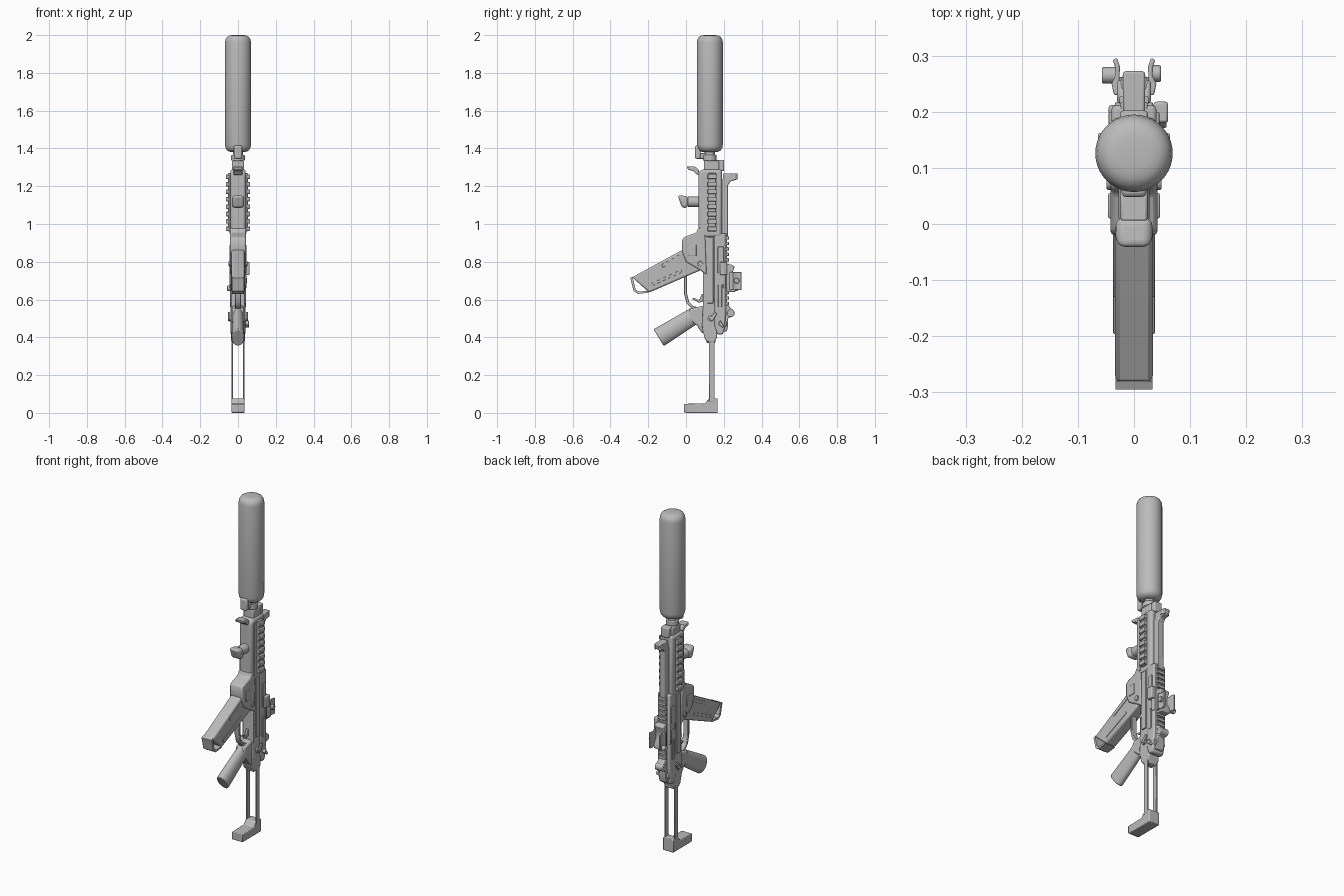
import bpy, bmesh, math
from mathutils import Vector, Matrix

cube = bpy.data.objects.get("Cube")
if cube:
    bpy.data.objects.remove(cube, do_unlink=True)

GREY = (0.5, 0.5, 0.5, 1.0)
metal = bpy.data.materials.new("plain_grey")
metal.use_nodes = True
metal.diffuse_color = GREY
metal.node_tree.nodes["Principled BSDF"].inputs["Base Color"].default_value = GREY
parts = []


def finish(name, bm, bevel=0.0, segments=2):
    bmesh.ops.recalc_face_normals(bm, faces=bm.faces)
    mesh = bpy.data.meshes.new(name)
    bm.to_mesh(mesh)
    bm.free()
    mesh.materials.append(metal)
    ob = bpy.data.objects.new(name, mesh)
    bpy.context.collection.objects.link(ob)
    if bevel:
        mod = ob.modifiers.new("bevel", "BEVEL")
        mod.width, mod.segments = bevel, segments
        mod.limit_method, mod.angle_limit = "ANGLE", math.radians(40)
    parts.append(ob)
    return ob


def prism(name, pts, lo, hi, bevel=0.0, flat=False, segments=2):
    """Side profile (y, z) extruded along x, or plan (x, y) extruded along z when flat."""
    bm = bmesh.new()
    place = (lambda p, t: (p[0], p[1], t)) if flat else (lambda p, t: (t, p[0], p[1]))
    a = [bm.verts.new(place(p, lo)) for p in pts]
    b = [bm.verts.new(place(p, hi)) for p in pts]
    bm.faces.new(a)
    bm.faces.new(b)
    for i in range(len(pts)):
        j = (i + 1) % len(pts)
        bm.faces.new((a[i], a[j], b[j], b[i]))
    return finish(name, bm, bevel, segments)


def slab(name, pts, half, bevel=0.0, segments=2):
    return prism(name, pts, -half, half, bevel, segments=segments)


def box(name, x, y, z, bevel=0.0):
    return prism(name, [(y[0], z[0]), (y[1], z[0]), (y[1], z[1]), (y[0], z[1])], x[0], x[1], bevel)


def rod(name, p, q, r0, r1=None, squash=1.0, bevel=0.0, sides=24):
    p, q = Vector(p), Vector(q)
    turn = Vector((0, 0, 1)).rotation_difference(q - p).to_matrix().to_4x4()
    m = Matrix.Translation((p + q) / 2) @ turn @ Matrix.Diagonal((squash, 1, 1, 1))
    bm = bmesh.new()
    bmesh.ops.create_cone(bm, cap_ends=True, segments=sides, radius1=r0,
                          radius2=r0 if r1 is None else r1, depth=(q - p).length, matrix=m)
    return finish(name, bm, bevel)


def lathe(name, profile, y, sides=40):
    bm = bmesh.new()
    rings = [[bm.verts.new((r * math.cos(i * math.tau / sides), y + r * math.sin(i * math.tau / sides), z))
              for i in range(sides)] for r, z in profile]
    for a, b in zip(rings, rings[1:]):
        for i in range(sides):
            j = (i + 1) % sides
            bm.faces.new((a[i], a[j], b[j], b[i]))
    bm.faces.new(rings[0])
    bm.faces.new(rings[-1])
    return finish(name, bm)


def both(name):
    return ((f"left_{name}", 1), (f"right_{name}", -1))


# Suppressor and barrel
lathe("suppressor", [(.03, 2), (.046, 1.997), (.058, 1.99), (.066, 1.977), (.069, 1.96),
                     (.069, 1.42), (.066, 1.403), (.058, 1.39), (.045, 1.383), (.034, 1.38)], .126)
rod("barrel", (0, .126, 1.25), (0, .126, 1.39), .027)
rod("barrel_collar", (0, .126, 1.335), (0, .126, 1.365), .036, bevel=.004)
box("muzzle_catch", (-.022, .022), (.048, .078), (1.345, 1.415), .008)
box("catch_bridge", (-.015, .015), (.06, .12), (1.345, 1.375), .004)

# Handguard with underside hand stop
slab("handguard", [(.065, .93), (.19, .93), (.19, 1.29), (.085, 1.29), (.065, 1.27)], .041, .014, 3)
box("handguard_nose", (-.032, .032), (.095, .175), (1.27, 1.335), .006)
slab("hand_stop", [(.07, 1.26), (.07, 1.285), (.05, 1.303), (.005, 1.305), (.01, 1.288),
                   (.04, 1.28), (.055, 1.262)], .024, .004)
rod("foregrip_stem", (0, .07, 1.117), (0, .01, 1.117), .028)
slab("foregrip_end", [(.012, 1.088), (.012, 1.147), (-.045, 1.152), (-.02, 1.083)], .033, .02, 4)

# Side rails with cross slats
for label, s in both("rail"):
    prism(label, [(.118, .96), (.158, .96), (.158, 1.27), (.118, 1.27)],
          min(s * .038, s * .052), max(s * .038, s * .052), .003)
    for i in range(8):
        z = .962 + i * .0395
        box(f"{label}_slat_{i + 1}", (min(s * .05, s * .064), max(s * .05, s * .064)),
            (.114, .162), (z, z + .024), .003)
    box(f"{label}_groove_trim", (min(s * .038, s * .045), max(s * .038, s * .045)),
        (.092, .102), (.95, 1.26))

# Upper bar, front sight and open ring
slab("upper_bar", [(.18, .93), (.222, .93), (.222, 1.205), (.235, 1.225), (.268, 1.235),
                   (.273, 1.268), (.195, 1.268), (.195, 1.24), (.18, 1.22)], .02, .005)
arc = [math.radians(120 + i * 20) for i in range(16)]
ring = [(r * math.cos(a), .252 + r * math.sin(a)) for r, angles in
        ((.024, arc), (.019, arc[::-1])) for a in angles]
prism("front_sight_ring", ring, 1.235, 1.262, flat=True)
rod("front_sight_post", (0, .23, 1.25), (0, .256, 1.25), .004, .002, sides=8)
box("front_sight_block", (-.025, .025), (.16, .202), (1.28, 1.34), .006)

# Receiver
slab("lower_receiver", [(.09, .95), (.09, .57), (.085, .45), (.1, .39), (.115, .375),
                        (.15, .375), (.165, .4), (.165, .95)], .036, .006)
slab("upper_receiver", [(.15, .95), (.15, .46), (.165, .415), (.195, .415), (.205, .45),
                        (.212, .53), (.212, .95)], .04, .008)
slab("receiver_rear_cap", [(.1, .41), (.16, .41), (.155, .37), (.11, .37)], .028, .006)
slab("magazine_well", [(.1, .98), (.065, .98), (.055, .955), (-.012, .93), (-.02, .915), (-.02, .855),
                       (.0, .80), (.075, .755), (.11, .73)], .042, .008)

# Top rail teeth
box("top_rail", (-.024, .024), (.2, .217), (.5, .95), .003)
for i in range(13):
    z = .57 + i * .029
    box(f"top_rail_tooth_{i + 1}", (-.026, .026), (.214, .227), (z, z + .017), .002)

# Receiver side details
for label, s in both("side_detail"):
    def plate(name, x0, x1, y, z, bevel=.002):
        box(f"{label}_{name}", (min(s * x0, s * x1), max(s * x0, s * x1)), y, z, bevel)
    plate("long_strip", .034, .043, (.113, .145), (.58, .93))
    plate("upper_port", .036, .045, (.168, .2), (.74, .88))
    plate("bolt_slot_trim", .036, .043, (.17, .19), (.56, .68))
    plate("well_panel", .038, .046, (.01, .055), (.83, .89), .003)
    rod(f"{label}_pin", (s * .03, .105, .67), (s * .04, .105, .67), .011, sides=16)
    rod(f"{label}_catch", (s * .035, .075, .79), (s * .049, .075, .79), .014, bevel=.002, sides=16)
    rod(f"{label}_selector", (s * .03, .13, .5), (s * .045, .13, .5), .016, sides=16)
    prism(f"{label}_selector_lever", [(.12, .495), (.14, .485), (.165, .525), (.152, .535)],
          min(s * .042, s * .052), max(s * .042, s * .052), .002)

# Slanted magazine with side ribs and a base loop
slab("magazine", [(.05, .895), (-.015, .865), (-.285, .718), (-.195, .637), (.1, .765)], .034, .009)
for label, s in both("magazine_rib"):
    for n, pts in enumerate(([(-.02, .845), (-.13, .785), (-.125, .77), (-.01, .828)],
                             [(-.02, .745), (-.19, .668), (-.196, .68), (-.026, .758)])):
        prism(f"{label}_{n + 1}", pts, min(s * .03, s * .037), max(s * .03, s * .037), .001)
slab("magazine_base_loop", [(-.28, .722), (-.295, .715), (-.278, .645), (-.255, .63), (-.195, .637),
                            (-.205, .646), (-.25, .642), (-.267, .653), (-.28, .708)], .033)

# Trigger, guard and pistol grip
slab("trigger_guard", [(-.01, .86), (-.01, .63), (.003, .58), (.03, .552), (.07, .54), (.07, .556),
                       (.035, .568), (.016, .588), (.005, .632), (.005, .86)], .016, .003)
slab("trigger", [(.1, .625), (.1, .595), (.07, .583), (.033, .602), (.035, .61), (.07, .598), (.085, .63)],
     .007, .002)
rod("pistol_grip", (0, -.145, .398), (0, .05, .518), .052, .044, squash=.66, bevel=.006, sides=32)
slab("grip_tang", [(.02, .55), (.1, .57), (.11, .43), (.085, .42), (.06, .46), (.01, .5)], .029, .01, 3)

# Sliding stock
for label, s in both("stock_strut"):
    box(label, (min(s * .027, s * .035), max(s * .027, s * .035)), (.122, .152), (.06, .46), .002)
slab("butt_plate", [(-.01, .048), (-.01, .004), (.0, 0), (.168, 0), (.168, .076), (.122, .076),
                    (.1, .05)], .034, .004)

# Winged optic with adjusters
slab("optic_base", [(.215, .64), (.262, .64), (.262, .67), (.245, .7), (.245, .74), (.258, .775),
                    (.24, .785), (.215, .785)], .03, .005)
for label, s in both("optic_wing"):
    prism(label, [(s * x, y) for x, y in ((.022, .23), (.036, .23), (.04, .25), (.033, .265),
                                         (.034, .28), (.038, .293), (.03, .296), (.025, .28),
                                         (.026, .258))], .65, .745, .003, flat=True)
    box(f"{label}_clamp", (min(s * .02, s * .045), max(s * .02, s * .045)), (.195, .212), (.66, .78), .004)
rod("optic_knob", (-.03, .265, .66), (-.057, .265, .66), .015, bevel=.003, sides=16)
rod("optic_lamp", (.03, .268, .7), (.048, .268, .7), .015, bevel=.003, sides=16)
box("clamp_lever", (.035, .061), (.18, .218), (.73, .8), .005)

# Rear sight
slab("rear_sight_base", [(.2, .43), (.215, .43), (.222, .455), (.222, .5), (.245, .51), (.245, .545),
                         (.225, .57), (.2, .57)], .024, .004)
rod("rear_sight_drum", (-.026, .237, .528), (.026, .237, .528), .021, bevel=.004)
rod("rear_sight_screw", (-.034, .2, .47), (.034, .2, .47), .017, bevel=.003, sides=16)
prism("charging_lever", [(.17, .47), (.195, .45), (.2, .46), (.182, .49)], .035, .058, .003)

# Smooth rounded forms while keeping hard edges
bpy.ops.object.select_all(action="DESELECT")
for ob in parts:
    ob.select_set(True)
bpy.context.view_layer.objects.active = parts[0]
bpy.ops.object.shade_smooth_by_angle(angle=math.radians(32))
